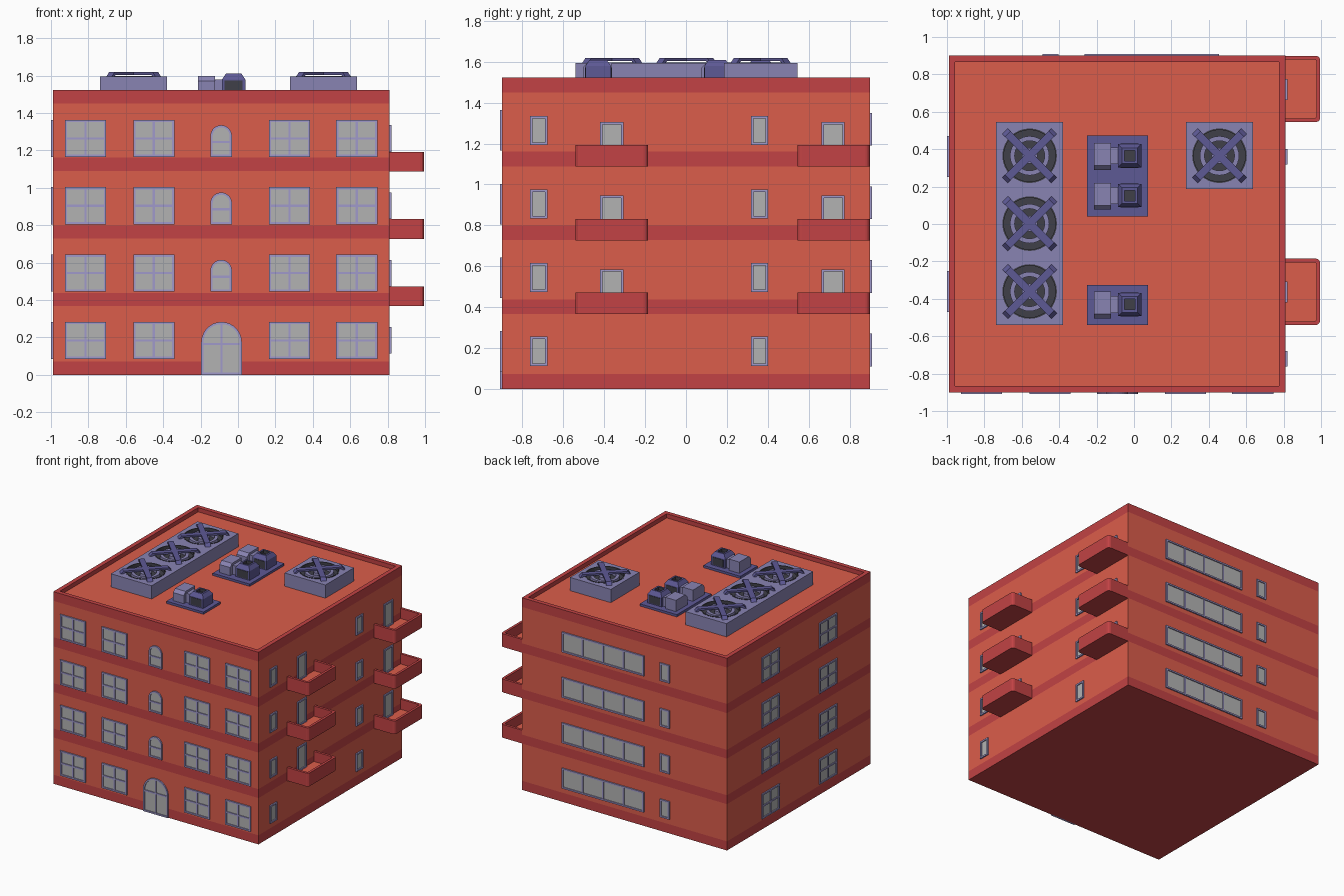
import bpy, bmesh
from math import sin, cos, pi, radians
from mathutils import Matrix, Vector

if "Cube" in bpy.data.objects:
    bpy.data.objects.remove(bpy.data.objects["Cube"])

def mat(name, r, g, b):
    m = bpy.data.materials.new(name)
    m.diffuse_color = (r, g, b, 1)
    m.use_nodes = True
    m.node_tree.nodes["Principled BSDF"].inputs["Base Color"].default_value = m.diffuse_color
    return m

WALL = mat("wall_orange", 0.71, 0.11, 0.07)
TRIM = mat("trim_red", 0.54, 0.055, 0.058)
FRAME = mat("frame_lavender", 0.35, 0.32, 0.60)
GLASS = mat("glass_grey", 0.45, 0.45, 0.45)
UNIT = mat("unit_lavender", 0.25, 0.23, 0.45)
PURPLE = mat("unit_purple", 0.11, 0.10, 0.30)
DARK = mat("vent_dark", 0.05, 0.05, 0.065)

def finish(name, bm, *mats):
    bmesh.ops.recalc_face_normals(bm, faces=bm.faces)
    me = bpy.data.meshes.new(name)
    bm.to_mesh(me)
    bm.free()
    for m in mats:
        me.materials.append(m)
    ob = bpy.data.objects.new(name, me)
    bpy.context.collection.objects.link(ob)
    return ob

def stack(bm, loops, mids=None, caps=(0, 0), closed=False):
    """Skin a list of equal-length point loops, one material index per strip."""
    rings = [[bm.verts.new(p) for p in l] for l in loops]
    n = len(rings[0])
    pairs = list(zip(rings, rings[1:])) + ([(rings[-1], rings[0])] if closed else [])
    for k, (a, b) in enumerate(pairs):
        for i in range(n):
            j = (i + 1) % n
            bm.faces.new((a[i], a[j], b[j], b[i])).material_index = mids[k] if mids else 0
    if not closed:
        bm.faces.new(rings[0][::-1]).material_index = caps[0]
        bm.faces.new(rings[-1]).material_index = caps[1]

def rect(x0, x1, y0, y1, z):
    return [(x0, y0, z), (x1, y0, z), (x1, y1, z), (x0, y1, z)]

def circle(x, y, r, z, n=32):
    return [(x + r * cos(2 * pi * i / n), y + r * sin(2 * pi * i / n), z) for i in range(n)]

def box(bm, x0, x1, y0, y1, z0, z1):
    stack(bm, [rect(x0, x1, y0, y1, z0), rect(x0, x1, y0, y1, z1)])

# Building shell: striped walls, parapet and sunken roof in one skin
X0, X1, Y, TOP, ROOF, P = -0.99, 0.81, 0.90, 1.523, 1.49, 0.034
zs = [0, 0.072, 0.367, 0.438, 0.728, 0.798, 1.089, 1.162, 1.45, TOP]
loops = [rect(X0, X1, -Y, Y, z) for z in zs]
loops += [rect(X0 + P, X1 - P, -Y + P, Y - P, z) for z in (TOP, ROOF)]
bm = bmesh.new()
stack(bm, loops, [1, 0, 1, 0, 1, 0, 1, 0, 1, 1, 1], caps=(1, 0))
finish("building_shell", bm, WALL, TRIM)

# Balconies: trays with rounded outer corners
def tray(y0, y1, x1, r, z):
    pts = [(X1 - 0.01, y0, z)]
    for cy, a0 in ((y0 + r, -90), (y1 - r, 0)):
        for k in range(4):
            a = radians(a0 + 30 * k)
            pts.append((x1 - r + r * cos(a), cy + r * sin(a), z))
    return pts + [(X1 - 0.01, y1, z)]

for f in (1, 2, 3):
    for side, y0, y1 in (("front", -0.54, -0.185), ("rear", 0.545, 0.899)):
        z = 0.36 * f + 0.007
        t = 0.02
        bm = bmesh.new()
        stack(bm, [tray(y0, y1, 0.995, 0.022, z), tray(y0, y1, 0.995, 0.022, z + 0.105),
                   tray(y0 + t, y1 - t, 0.975, 0.01, z + 0.105),
                   tray(y0 + t, y1 - t, 0.975, 0.01, z + 0.025)], [0, 0, 0], caps=(0, 1))
        finish(f"{side}_balcony_{f}", bm, TRIM, WALL)

# Windows: outline (square or arched) with frame ring, glass and glazing bars
def outline(w, h, arch, inset, d):
    a, b, t = -w / 2 + inset, inset, h - inset
    if not arch:
        return rect(a, -a, b, t, d)
    cy = h - w / 2
    return [(a, b, d), (-a, b, d)] + [(-a * cos(pi * i / 14), cy - a * sin(pi * i / 14), d)
                                     for i in range(15)]

def window(fr, gl, M, u, z, w, h, cols=1, rows=1, arch=False, bar=None, t=0.012, depth=0.01):
    T = M @ Matrix.Translation((u, z, 0))
    f, g = bmesh.new(), bmesh.new()
    stack(f, [outline(w, h, arch, i, d) for i, d in
              ((0, -0.005), (0, depth), (t, depth), (t, -0.005))], closed=True)
    stack(g, [outline(w, h, arch, t * 0.5, d) for d in (-0.004, 0.002)])
    s = 0.006
    for c in range(1, cols):
        x = -w / 2 + w * c / cols
        box(f, x - s, x + s, t * 0.5, h - t * 0.5, -0.004, depth * 0.8)
    bars = [h * r / rows for r in range(1, rows)] + ([bar] if bar else [])
    for y in bars:
        box(f, -w / 2 + t * 0.5, w / 2 - t * 0.5, y - s, y + s, -0.004, depth * 0.8)
    for src, dst in ((f, fr), (g, gl)):
        src.transform(T)
        me = bpy.data.meshes.new("tmp")
        src.to_mesh(me)
        dst.from_mesh(me)
        bpy.data.meshes.remove(me)
        src.free()

def facade(u, origin):
    u, v = Vector(u), Vector((0, 0, 1))
    return Matrix.Translation(origin) @ Matrix((u, v, u.cross(v))).transposed().to_4x4()

FACES = {"front": facade((1, 0, 0), (0, -Y, 0)), "right": facade((0, 1, 0), (X1, 0, 0)),
         "back": facade((-1, 0, 0), (0, Y, 0)), "left": facade((0, -1, 0), (X0, 0, 0))}
for side, M in FACES.items():
    fr, gl = bmesh.new(), bmesh.new()
    for f in range(4):
        z = 0.36 * f
        if side == "front":
            for u in (-0.815, -0.45, 0.275, 0.635):
                window(fr, gl, M, u, z + 0.085, 0.22, 0.198, 2, 2)
            if f:
                window(fr, gl, M, -0.09, z + 0.085, 0.115, 0.17, arch=True, bar=0.08)
            else:
                window(fr, gl, M, -0.088, 0, 0.217, 0.283, 2, arch=True, bar=0.165)
        elif side == "left":
            for u in (-0.36, 0.36):
                window(fr, gl, M, u, z + 0.085, 0.22, 0.198, 2, 2)
        elif side == "right":
            for u in (-0.72, 0.359):
                window(fr, gl, M, u, z + 0.113, 0.084, 0.142)
            for u in (-0.363, 0.72) if f else ():
                window(fr, gl, M, u, z + 0.03, 0.113, 0.195)
        else:
            window(fr, gl, M, -0.095, z + 0.11, 0.72, 0.16, 4)
            window(fr, gl, M, 0.447, z + 0.113, 0.084, 0.142)
    finish(f"{side}_window_frames", fr, FRAME)
    finish(f"{side}_window_glass", gl, GLASS)

# Rooftop fan housings with round wells
def fan_block(name, x, y0, y1, centres):
    bm = bmesh.new()
    box(bm, x - 0.179, x + 0.179, y0, y1, ROOF - 0.01, 1.595)
    block = finish(name + "_housing", bm, UNIT)
    cut = bmesh.new()
    fan, rings, brace = bmesh.new(), bmesh.new(), bmesh.new()
    for y in centres:
        stack(cut, [circle(x, y, 0.145, 1.56), circle(x, y, 0.145, 1.65)])
        # dark lining, light ring and hub
        stack(fan, [circle(x, y, r, z) for r, z in
                    ((0.146, 1.555), (0.146, 1.597), (0.138, 1.597), (0.138, 1.565))])
        stack(rings, [circle(x, y, r, z) for r, z in
                      ((0.105, 1.56), (0.105, 1.59), (0.08, 1.59), (0.08, 1.56))], closed=True)
        stack(rings, [circle(x, y, 0.042, 1.56, 16), circle(x, y, 0.042, 1.59, 16)])
        # crossed bridge braces
        prof = [(-0.19, 1.59), (-0.165, 1.618), (0.165, 1.618), (0.19, 1.59),
                (0.172, 1.59), (0.155, 1.604), (-0.155, 1.604), (-0.172, 1.59)]
        for a in (pi / 4, -pi / 4):
            R = Matrix.Translation((x, y, 0)) @ Matrix.Rotation(a, 4, 'Z')
            stack(brace, [[R @ Vector((p, s, q)) for p, q in prof] for s in (-0.021, 0.021)])
    cutter = finish(name + "_cutter", cut, DARK)
    cutter.hide_render = True
    cutter.hide_viewport = True
    mod = block.modifiers.new("wells", 'BOOLEAN')
    mod.object, mod.operation, mod.solver = cutter, 'DIFFERENCE', 'EXACT'
    finish(name + "_wells", fan, DARK)
    finish(name + "_rings", rings, UNIT)
    finish(name + "_braces", brace, PURPLE)

fan_block("triple_fan", -0.558, -0.54, 0.545, (-0.361, 0.002, 0.365))
fan_block("single_fan", 0.457, 0.187, 0.545, (0.365,))

# Small rooftop vent units on pads
for name, y0, y1 in (("rear_pad", 0.04, 0.472), ("front_pad", -0.54, -0.325)):
    bm = bmesh.new()
    box(bm, -0.25, 0.075, y0, y1, ROOF - 0.01, 1.508)
    finish(name, bm, PURPLE)
for i, y in enumerate((0.365, 0.152, -0.43)):
    bm = bmesh.new()
    # cabinet with sloped front edge, extruded along x, plus a lower duct
    prof = [(-0.075, 1.5), (0.068, 1.5), (0.068, 1.597), (-0.052, 1.597), (-0.075, 1.572)]
    stack(bm, [[(x, y + p, q) for p, q in prof] for x in (-0.215, -0.122)])
    box(bm, -0.13, -0.08, y - 0.045, y + 0.045, 1.5, 1.58)
    finish(f"cabinet_{i + 1}", bm, UNIT)
    # blower: box with tapered hood and sunken dark outlet
    bm = bmesh.new()
    c = -0.023
    sq = lambda r, z: rect(c - r, c + r, y - r, y + r, z)
    stack(bm, [sq(0.062, 1.5), sq(0.062, 1.58), sq(0.042, 1.61), sq(0.028, 1.61), sq(0.028, 1.585)],
          [0, 0, 0, 1], caps=(0, 1))
    finish(f"blower_{i + 1}", bm, PURPLE, DARK)
    bm = bmesh.new()
    box(bm, c - 0.048, c + 0.048, y - 0.065, y + 0.065, 1.515, 1.573)
    finish(f"blower_grille_{i + 1}", bm, DARK)
